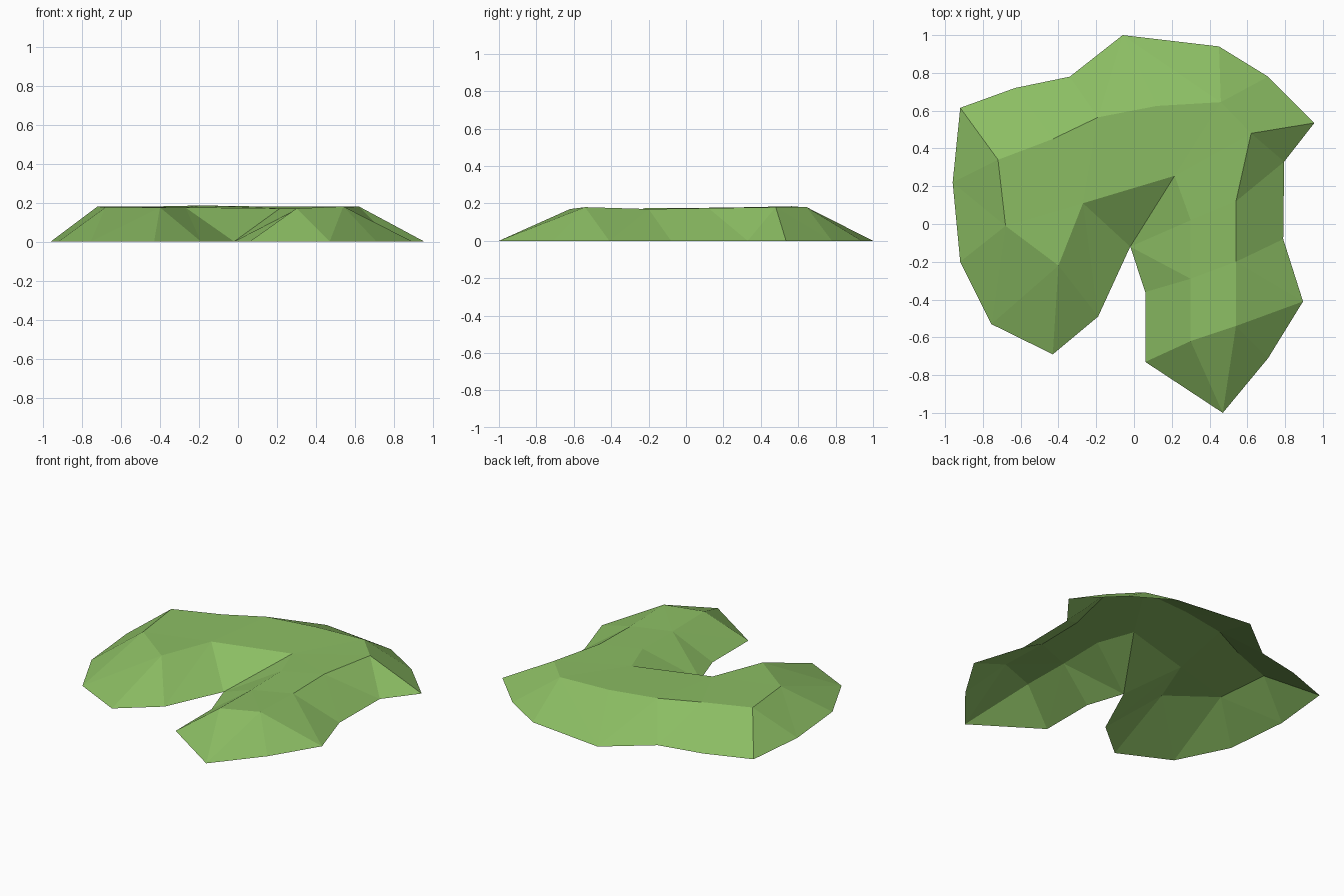
import bpy
import bmesh

cube = bpy.data.objects.get("Cube")
if cube:
    bpy.data.objects.remove(cube, do_unlink=True)

# One flat grass colour
grass = bpy.data.materials.new("grass_green")
grass.use_nodes = True
colour = (0.26, 0.51, 0.125, 1.0)
grass.diffuse_color = colour
shader = next(n for n in grass.node_tree.nodes if n.type == 'BSDF_PRINCIPLED')
shader.inputs["Base Color"].default_value = colour
shader.inputs["Roughness"].default_value = 0.9

# Ground outline, clockwise from the left edge
OUTLINE = [
    (-.96, .22), (-.92, .615), (-.63, .72), (-.34, .78), (-.06, 1), (.45, .94),
    (.71, .78), (.955, .535), (.795, .33), (.79, -.08), (.895, -.41),
    (.71, -.71), (.47, -1), (.06, -.73), (.06, -.36), (-.02, -.12),
    (-.19, -.49), (-.43, -.69), (-.755, -.53), (-.92, -.2),
]
# Plateau rim, clockwise from the left edge, with its slightly uneven height
RIM = [
    (-.72, .34, .18), (-.43, .45, .18), (-.19, .565, .185), (.12, .625, .18),
    (.46, .645, .18), (.62, .48, .18), (.54, .12, .175), (.54, -.2, .17),
    (.54, -.54, .18), (.3, -.62, .17), (.3, -.29, .165), (.3, .02, .17),
    (.215, .255, .17), (-.27, .11, .175), (-.4, -.22, .175), (-.68, -.01, .175),
]


def zip_loops(bm, first, second, steps):
    """Join two rows of vertices with triangles; A advances the first, B the second."""
    i = j = 0
    for step in steps:
        a, b = first[i], second[j]
        if step == "A":
            i += 1
            face = bm.faces.new((a, first[i], b))
        else:
            j += 1
            face = bm.faces.new((a, second[j], b))
        face.normal_update()
        if face.normal.z < 0:
            face.normal_flip()


bm = bmesh.new()
ground = [bm.verts.new((x, y, 0)) for x, y in OUTLINE]
rim = [bm.verts.new(p) for p in RIM]

# Sloping banks from the outline up to the rim
zip_loops(bm, ground + ground[:1], rim + rim[:1],
          "AABABABBAABAABABABAABABAABBBABAABAAB")

# Plateau between the outer and the inner side of the rim
outer_side = [rim[-1]] + rim[:9]
inner_side = rim[9:-1][::-1]
zip_loops(bm, outer_side, inner_side, "BAAABAAAABBAAB")

mesh = bpy.data.meshes.new("grass_patch")
bm.to_mesh(mesh)
bm.free()
mesh.materials.append(grass)
patch = bpy.data.objects.new("grass_patch", mesh)
bpy.context.collection.objects.link(patch)
